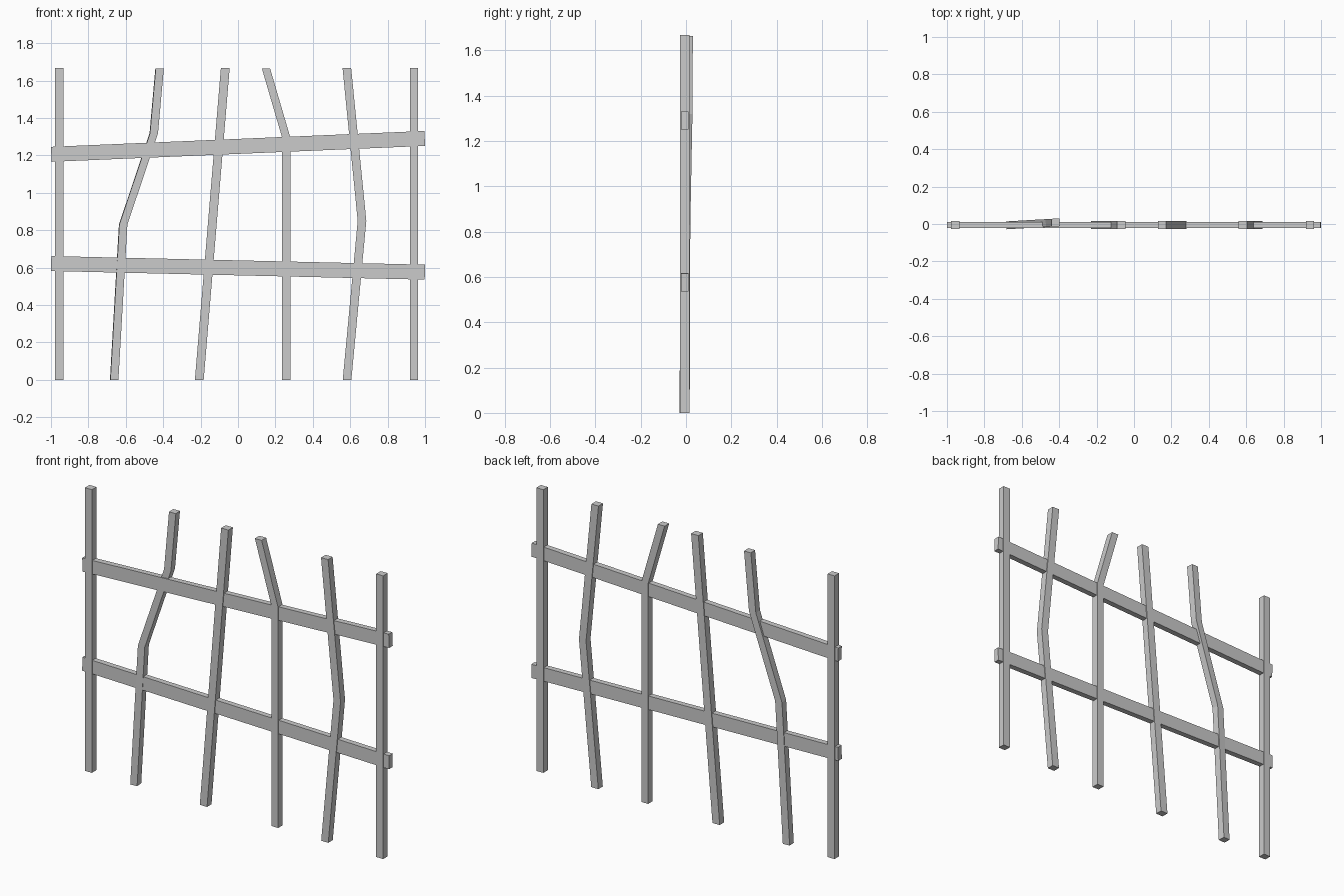
import bpy, bmesh, math
from mathutils import Matrix, Vector

if "Cube" in bpy.data.objects:
    bpy.data.objects.remove(bpy.data.objects["Cube"])

Y = -0.005      # shared depth centre of the fence
TOP = 1.667


def bar(name, path, width=0.045, depth=0.042, y=Y, twist=0.0):
    """Square bar swept through (x, z) points, with level ends and kinks."""
    bm = bmesh.new()
    rings = []
    for x, z in path:
        rings.append([bm.verts.new((x + sx * width / 2, y + sy * depth / 2, z))
                      for sx, sy in ((-1, -1), (1, -1), (1, 1), (-1, 1))])
    for a, b in zip(rings, rings[1:]):
        for i in range(4):
            j = (i + 1) % 4
            bm.faces.new((a[i], a[j], b[j], b[i]))
    bm.faces.new(rings[0][::-1])
    bm.faces.new(rings[-1])
    # turn slightly about the foot of the bar
    bmesh.ops.rotate(bm, verts=bm.verts, cent=Vector((path[0][0], y, 0)),
                     matrix=Matrix.Rotation(twist, 3, 'Z'))
    me = bpy.data.meshes.new(name)
    bm.to_mesh(me)
    bm.free()
    ob = bpy.data.objects.new(name, me)
    bpy.context.collection.objects.link(ob)


def rail(name, z_left, z_right):
    """Flat board running across the fence between two heights."""
    angle = math.atan2(z_right - z_left, 2)
    bpy.ops.mesh.primitive_cube_add(size=1, location=(0, Y, (z_left + z_right) / 2),
                                    rotation=(0, -angle, 0))
    ob = bpy.context.object
    ob.name = name
    length = (2 - 0.08 * abs(math.sin(angle))) / math.cos(angle)
    ob.scale = (length, 0.033, 0.08)


# End posts
bar("left_post", [(-0.956, 0), (-0.956, TOP)])
bar("right_post", [(0.941, 0), (0.941, TOP)])

# Crooked pickets
bar("picket_double_bend", [(-0.662, 0), (-0.614, 0.83), (-0.450, 1.318), (-0.419, 1.664)],
    width=0.043, y=-0.006, twist=math.radians(3.3))
bar("picket_leaning", [(-0.207, 0), (-0.068, TOP)], width=0.047)
bar("picket_bent_top", [(0.258, 0), (0.258, 1.295), (0.150, 1.664)], width=0.044)
bar("picket_bowed", [(0.583, 0), (0.663, 0.85), (0.582, TOP)], width=0.046)

# Cross rails
rail("upper_rail", 1.206, 1.291)
rail("lower_rail", 0.622, 0.576)
